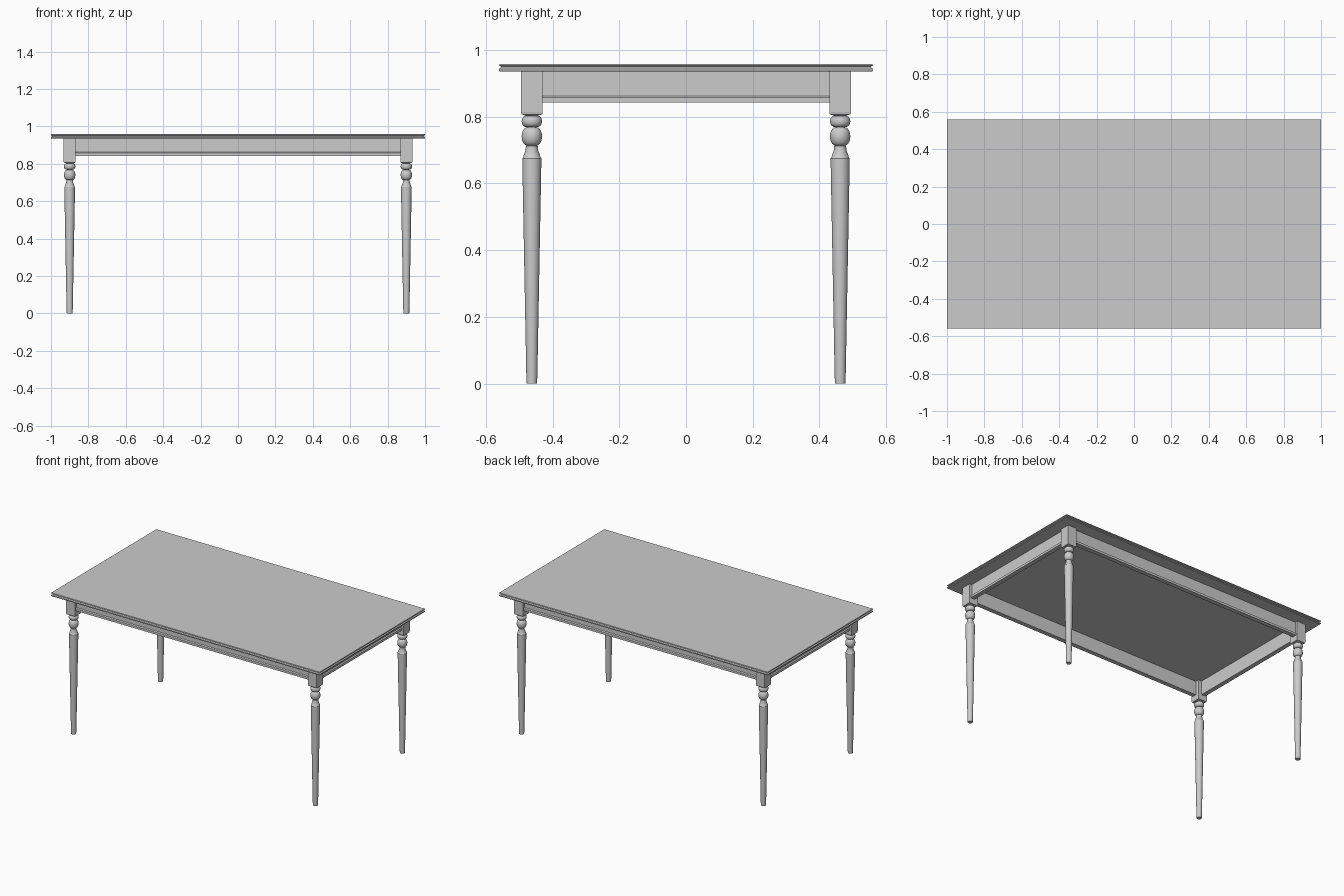
import bpy, bmesh, math

if "Cube" in bpy.data.objects:
    bpy.data.objects.remove(bpy.data.objects["Cube"])

LEG_X, LEG_Y = 0.90, 0.462


def finish(bm, name, smooth=False):
    bmesh.ops.recalc_face_normals(bm, faces=bm.faces)
    me = bpy.data.meshes.new(name)
    bm.to_mesh(me)
    bm.free()
    ob = bpy.data.objects.new(name, me)
    bpy.context.collection.objects.link(ob)
    if smooth:
        bpy.ops.object.select_all(action='DESELECT')
        ob.select_set(True)
        bpy.context.view_layer.objects.active = ob
        bpy.ops.object.shade_smooth_by_angle(angle=math.radians(35))
    return ob


def loft(bm, rings):
    """Skin a stack of equal-length point rings and cap both ends."""
    loops = [[bm.verts.new(p) for p in ring] for ring in rings]
    n = len(loops[0])
    for a, b in zip(loops, loops[1:]):
        for i in range(n):
            bm.faces.new((a[i], a[(i + 1) % n], b[(i + 1) % n], b[i]))
    bm.faces.new(loops[0])
    bm.faces.new(loops[-1])


def rect(hx, hy, z, cx=0, cy=0):
    return [(cx + sx * hx, cy + sy * hy, z) for sx, sy in ((-1, -1), (1, -1), (1, 1), (-1, 1))]


def circle(r, z, cx, cy, n=32):
    return [(cx + r * math.cos(2 * math.pi * i / n), cy + r * math.sin(2 * math.pi * i / n), z)
            for i in range(n)]


def bulge(z0, z1, r0, r1, n=10):
    """Half-round turned bead from z0 to z1, r0 at the ends and r1 at the middle."""
    zc, h = (z0 + z1) / 2, (z1 - z0) / 2
    return [(r0 + (r1 - r0) * math.sin(math.pi * i / n), zc - h * math.cos(math.pi * i / n))
            for i in range(n + 1)]


# Table top with a grooved edge
bm = bmesh.new()
loft(bm, [rect(1 - d, 0.56 - d, z) for d, z in
          ((0.002, 0.935), (0, 0.937), (0, 0.943), (0.006, 0.948), (0.006, 0.950),
           (0, 0.953), (0, 0.956), (0.001, 0.958))])
finish(bm, "table_top")

# Turned leg profile (radius, height)
profile = [(0.0155, 0), (0.0165, 0.02), (0.0285, 0.66), (0.0285, 0.675), (0.0265, 0.677),
           (0.023, 0.688), (0.0185, 0.700), (0.018, 0.712)]
profile += bulge(0.713, 0.768, 0.014, 0.0305)
profile += bulge(0.769, 0.802, 0.018, 0.0305)
profile += [(0.022, 0.804), (0.024, 0.812)]

for sx, nx in ((-1, "left"), (1, "right")):
    for sy, ny in ((-1, "front"), (1, "back")):
        cx, cy = sx * LEG_X, sy * LEG_Y
        bm = bmesh.new()
        loft(bm, [circle(r, z, cx, cy) for r, z in profile])
        finish(bm, f"{ny}_{nx}_leg", True)
        # Square block above the turning, with its lower edge eased
        bm = bmesh.new()
        loft(bm, [rect(h, h, z, cx, cy) for h, z in
                  ((0.024, 0.805), (0.031, 0.806), (0.0325, 0.813), (0.0325, 0.935))])
        finish(bm, f"{ny}_{nx}_leg_block")

# Apron boards: section (outward offset from leg centre line, height) with a lower moulding
section = [(-0.008, 0.842), (0.022, 0.842), (0.022, 0.857), (0.015, 0.862),
           (0.015, 0.935), (-0.008, 0.935)]
for s, nx, ny in ((-1, "left", "front"), (1, "right", "back")):
    ex, ey = LEG_X - 0.02, LEG_Y - 0.02
    bm = bmesh.new()
    loft(bm, [[(x, s * (LEG_Y + o), z) for o, z in section] for x in (-ex, ex)])
    finish(bm, f"{ny}_apron")
    bm = bmesh.new()
    loft(bm, [[(s * (LEG_X + o), y, z) for o, z in section] for y in (-ey, ey)])
    finish(bm, f"{nx}_apron")
